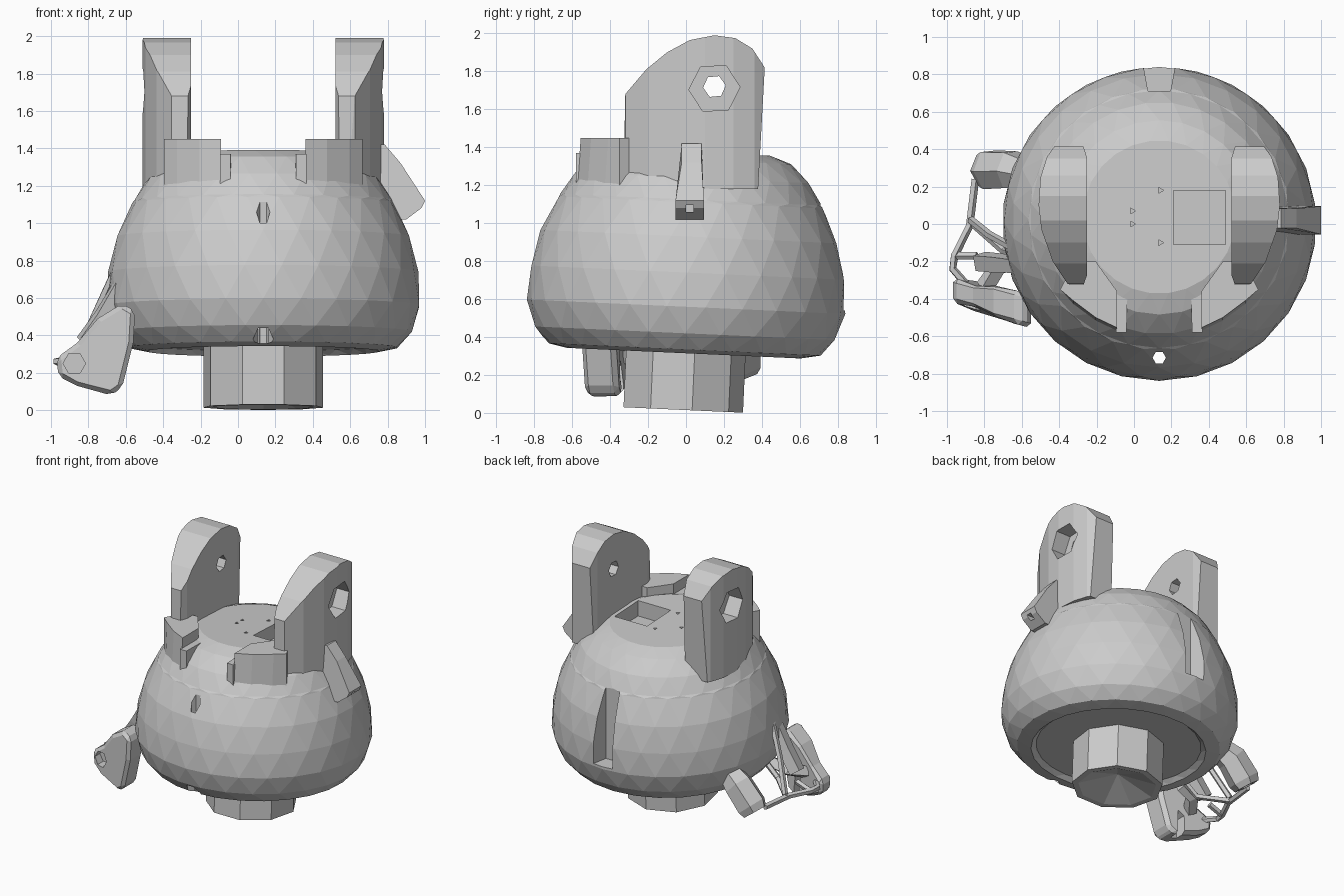
import bpy, bmesh, math
from mathutils import Vector, Matrix

if "Cube" in bpy.data.objects:
    bpy.data.objects.remove(bpy.data.objects["Cube"])

CX = 0.135                                   # centre line of the body
TILT = Matrix.Translation((CX, -0.025, 0)) @ Matrix.Rotation(math.radians(-2.6), 4, 'X')


def make(name, verts, faces, mat=None):
    bm = bmesh.new()
    vs = [bm.verts.new(v) for v in verts]
    for f in faces:
        bm.faces.new([vs[i] for i in f])
    bmesh.ops.recalc_face_normals(bm, faces=bm.faces)
    me = bpy.data.meshes.new(name)
    bm.to_mesh(me)
    bm.free()
    if mat:
        me.transform(mat)
    ob = bpy.data.objects.new(name, me)
    bpy.context.collection.objects.link(ob)
    return ob


def prism(name, pts, axis, a, b):
    """Extrude a 2D outline along an axis from a to b."""
    def place(p, h):
        return {'x': (h, p[0], p[1]), 'y': (p[0], h, p[1]), 'z': (p[0], p[1], h)}[axis]
    n = len(pts)
    verts = [place(p, a) for p in pts] + [place(p, b) for p in pts]
    faces = [list(range(n)), list(range(n, 2 * n))]
    faces += [[i, (i + 1) % n, n + (i + 1) % n, n + i] for i in range(n)]
    return make(name, verts, faces)


def box(name, x0, x1, y0, y1, z0, z1):
    return prism(name, [(x0, y0), (x1, y0), (x1, y1), (x0, y1)], 'z', z0, z1)


def ngon(cx, cy, r, n, turn=0.0):
    return [(cx + r * math.cos(turn + k * math.tau / n), cy + r * math.sin(turn + k * math.tau / n))
            for k in range(n)]


def lathe(name, prof, n, mat):
    """Revolve (radius, z) points, staggering the rings for triangular facets."""
    verts, faces = [], []
    for i, (r, z) in enumerate(prof):
        for j in range(n):
            t = (j + 0.5 * (i % 2)) * math.tau / n
            verts.append((r * math.cos(t), r * math.sin(t), z))
    for i in range(len(prof) - 1):
        for j in range(n):
            k = (j + 1) % n
            a, a1, b, b1 = i * n + j, i * n + k, (i + 1) * n + j, (i + 1) * n + k
            faces += [[a, b1, b], [a, a1, b1]] if i % 2 else [[a, a1, b], [a1, b1, b]]
    faces += [list(range(n)), list(range(len(verts) - n, len(verts)))]
    return make(name, verts, faces, mat)


def tube(name, pts, radii, n=6):
    """Closed faceted tube along a path with a radius at each point."""
    P = [Vector(p) for p in pts]
    verts, faces = [], []
    for i, p in enumerate(P):
        d = (P[min(i + 1, len(P) - 1)] - P[max(i - 1, 0)]).normalized()
        u = d.cross(Vector((0, 0.3, 1))).normalized()
        v = d.cross(u)
        verts += [p + radii[i] * (c * u + s * v) for c, s in ngon(0, 0, 1, n)]
    for i in range(len(P) - 1):
        faces += [[i * n + j, i * n + (j + 1) % n, (i + 1) * n + (j + 1) % n, (i + 1) * n + j]
                  for j in range(n)]
    faces += [list(range(n)), list(range(len(verts) - n, len(verts)))]
    return make(name, verts, faces)


def apply_mod(ob, kind, **settings):
    m = ob.modifiers.new("step", kind)
    for key, value in settings.items():
        setattr(m, key, value)
    dg = bpy.context.evaluated_depsgraph_get()
    dg.update()
    me = bpy.data.meshes.new_from_object(ob.evaluated_get(dg))
    ob.modifiers.clear()
    ob.data = me


def boolean(ob, cutter, op='DIFFERENCE'):
    apply_mod(ob, 'BOOLEAN', operation=op, object=cutter, solver='EXACT')
    bpy.data.objects.remove(cutter)


# Round body with recessed underside
body = lathe("body", [(0.33, 0.345), (0.585, 0.345), (0.62, 0.315), (0.72, 0.335), (0.795, 0.42), (0.84, 0.56),
                      (0.83, 0.74), (0.785, 0.93), (0.70, 1.11), (0.69, 1.125), (0.62, 1.24),
                      (0.52, 1.335), (0.41, 1.375)], 26, TILT)
# Pocket and pin holes in the top plate
boolean(body, box("pocket", 0.21, 0.49, -0.11, 0.18, 1.26, 1.6))
for x, y in ((0.14, 0.18), (-0.01, 0.07), (-0.01, 0.0), (0.14, -0.1)):
    boolean(body, prism("pin_hole", ngon(x, y, 0.018, 3), 'z', 1.3, 1.5))
# Upright front drill hole and wider mouth, rear slot
boolean(body, prism("drill", ngon(CX, -0.715, 0.036, 6), 'z', 0.2, 1.3))
boolean(body, prism("drill_mouth", ngon(CX, -0.735, 0.055, 6), 'z', 0.2, 0.46))
boolean(body, prism("rear_slot", [(0.075, 0.71), (0.195, 0.71), (0.23, 0.9), (0.04, 0.9)], 'z', 0.54, 1.25))

# Neck with a hollow pyramid underneath
N = 9
nv = [(x, y, 0.4) for x, y in ngon(0, 0, 0.325, N, math.pi / 2)]
nv += [(x, y, 0.016) for x, y in ngon(0, 0, 0.325, N, math.pi / 2)]
nv += [(x, y, 0.016) for x, y in ngon(0, 0, 0.28, N, math.pi / 2)] + [(0, 0, 0.12)]
nf = [list(range(N))]
for j in range(N):
    k = (j + 1) % N
    nf += [[j, k, N + k, N + j], [N + j, N + k, 2 * N + k, 2 * N + j], [2 * N + j, 2 * N + k, 3 * N]]
make("neck", nv, nf, TILT)

# Upright lugs with bolt recesses, and front stop blocks, mirrored left and right
lug_side = [(-0.33, 1.18), (-0.32, 1.68), (-0.21, 1.81), (-0.1, 1.9), (0.02, 1.965), (0.15, 1.99),
            (0.26, 1.975), (0.35, 1.92), (0.415, 1.82), (0.38, 1.18)]
lug_plan = [(0.385, -0.27), (0.41, -0.34), (0.49, -0.32), (0.57, -0.2), (0.63, -0.03), (0.645, 0.1),
            (0.635, 0.25), (0.6, 0.36), (0.55, 0.43), (0.41, 0.43), (0.385, 0.35)]
block_plan = [(0.225, -0.575), (0.225, -0.36), (0.34, -0.2), (0.45, -0.2), (0.53, -0.35),
              (0.46, -0.43), (0.34, -0.52)]
for side, s in (("left", -1), ("right", 1)):
    def across(pts):
        return [(CX + s * u, y) for u, y in pts]
    lug = prism(side + "_lug", lug_side, 'x', CX + s * 0.3, CX + s * 0.7)
    boolean(lug, prism("plan", across(lug_plan), 'z', 1.0, 2.1), 'INTERSECT')
    boolean(lug, prism("bolt_hole", ngon(0.15, 1.72, 0.06, 6, 0.1), 'x', CX + s * 0.3, CX + s * 0.6))
    boolean(lug, prism("nut_recess", ngon(0.15, 1.71, 0.135, 6, 0.05), 'x', CX + s * 0.52, CX + s * 0.8))
    block = prism(side + "_stop_block", across(block_plan), 'z', 1.17, 1.45)
    for v in block.data.vertices:            # lean the front face back a little
        if v.co.z > 1.3 and v.co.y < -0.4:
            v.co.y += 0.02
    prism(side + "_stop_lip", across([(0.23, -0.58), (0.23, -0.34), (0.17, -0.36), (0.175, -0.58)]),
          'z', 1.2, 1.37)

# Sloping clip on the right side
clip = prism("side_clip", [(0.74, 1.42), (0.785, 1.42), (0.87, 1.32), (1.0, 1.12), (0.98, 1.08), (0.9, 1.02),
                           (0.78, 1.02)], 'y', -0.055, 0.095)
for v in clip.data.vertices:
    if v.co.z > 1.3:
        v.co.y = 0.03 + (v.co.y - 0.02) * 0.7
boolean(clip, box("clip_hole", 0.88, 1.1, 0.0, 0.04, 1.06, 1.095))

# Front left fitting: chunky angled arm with a hexagonal socket in its front
arm = prism("front_fitting", [(-0.55, 0.53), (-0.62, 0.57), (-0.75, 0.49), (-0.86, 0.36), (-0.97, 0.28), (-0.96, 0.18),
                              (-0.86, 0.13), (-0.68, 0.08), (-0.62, 0.12), (-0.56, 0.36)], 'y', -0.09, 0.09)
for v in arm.data.vertices:                  # swing the outer end backwards
    v.co.y = v.co.y * (1.0 if v.co.x > -0.8 else 0.75) - 0.44 - 0.27 * (v.co.x + 0.65)
apply_mod(arm, 'BEVEL', width=0.025, segments=1)
boolean(arm, prism("socket_bore", ngon(-0.875, 0.25, 0.06, 6), 'y', -0.6, -0.37))
boolean(arm, prism("rear_gap", [(-0.74, 0.05), (-0.69, 0.05), (-0.7, 0.28), (-0.75, 0.25)], 'y', -0.42, -0.2))

# Rear left fitting: stubby hexagonal socket
rear = tube("rear_fitting", [(-0.54, 0.26, 0.48), (-0.66, 0.29, 0.4), (-0.77, 0.29, 0.27), (-0.8, 0.29, 0.23)],
            [0.08, 0.11, 0.115, 0.095])
boolean(rear, tube("rear_bore", [(-0.755, 0.29, 0.28), (-0.9, 0.29, 0.12)], [0.055, 0.055]))

# Thin linkage rods and flat braces between the two fittings
for i, path in enumerate([
        [(-0.9, -0.32, 0.26), (-0.97, -0.24, 0.26), (-0.96, -0.17, 0.26), (-0.88, -0.01, 0.26), (-0.85, 0.24, 0.26)],
        [(-0.88, 0.02, 0.26), (-0.7, -0.14, 0.3), (-0.6, -0.15, 0.38)],
        [(-0.87, 0.02, 0.28), (-0.77, -0.06, 0.5), (-0.66, -0.12, 0.74)],
        [(-0.95, -0.17, 0.26), (-0.84, -0.17, 0.3)]]):
    tube(f"link_rod_{i + 1}", path, [0.022] * len(path), 5)
tube("brace", [(-0.82, -0.2, 0.36), (-0.72, -0.21, 0.5), (-0.62, -0.22, 0.68)], [0.06, 0.06, 0.05], 4)
tube("lower_brace", [(-0.8, -0.34, 0.3), (-0.72, -0.22, 0.34), (-0.6, -0.2, 0.38)], [0.05, 0.05, 0.05], 4)
